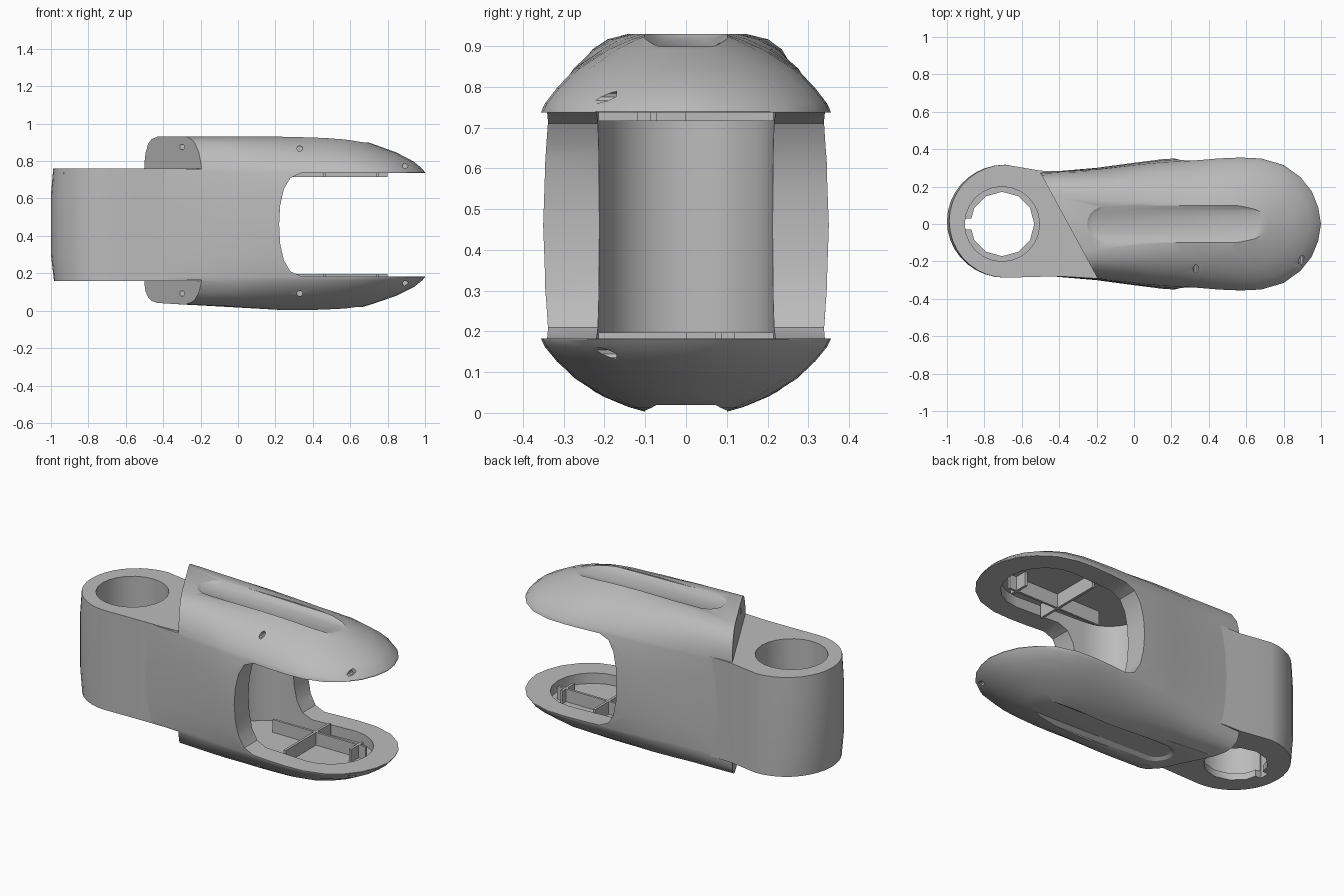
import bpy, bmesh, math

cube = bpy.data.objects.get("Cube")
if cube:
    bpy.data.objects.remove(cube, do_unlink=True)

grey = bpy.data.materials.new("plain_grey")
grey.use_nodes = True
grey.diffuse_color = (0.5, 0.5, 0.5, 1)
grey.node_tree.nodes["Principled BSDF"].inputs["Base Color"].default_value = (0.5, 0.5, 0.5, 1)


def loft(name, rings):
    """Closed solid through rings that all have the same point count."""
    bm = bmesh.new()
    loops = [[bm.verts.new(p) for p in ring] for ring in rings]
    n = len(loops[0])
    for a, b in zip(loops, loops[1:]):
        for i in range(n):
            j = (i + 1) % n
            bm.faces.new((a[i], a[j], b[j], b[i]))
    bm.faces.new(loops[0][::-1])
    bm.faces.new(loops[-1])
    bmesh.ops.recalc_face_normals(bm, faces=bm.faces)
    mesh = bpy.data.meshes.new(name)
    bm.to_mesh(mesh)
    bm.free()
    mesh.materials.append(grey)
    obj = bpy.data.objects.new(name, mesh)
    bpy.context.collection.objects.link(obj)
    return obj


def prism(name, plan, z0, z1):
    return loft(name, [[(x, y, z) for x, y in plan] for z in (z0, z1)])


def side_prism(name, profile, y0, y1):
    return loft(name, [[(x, y, z) for x, z in profile] for y in (y0, y1)])


def rect(x0, x1, y0, y1):
    return [(x0, y0), (x1, y0), (x1, y1), (x0, y1)]


def circle(cx, cy, r, n):
    return [(cx + r * math.cos(math.tau * i / n), cy + r * math.sin(math.tau * i / n))
            for i in range(n)]


def arc(cx, r, start, n=10):
    return [(cx + r * math.cos(start + math.pi * i / n), r * math.sin(start + math.pi * i / n))
            for i in range(n + 1)]


def cut(cutter, *targets):
    cutter.hide_render = True
    for obj in targets:
        mod = obj.modifiers.new("cut", 'BOOLEAN')
        mod.operation = 'DIFFERENCE'
        mod.solver = 'EXACT'
        mod.object = cutter
        bpy.context.view_layer.objects.active = obj
        bpy.ops.object.modifier_apply(modifier=mod.name)
    bpy.data.objects.remove(cutter, do_unlink=True)


# Fork body: half plan outline, and dome levels (height, back width, front width, nose inset)
half = [(-.56, .27), (-.4, .28), (-.2, .293), (0, .315), (.15, .33), (.3, .337), (.45, .35),
        (.57, .355), (.68, .35), (.8, .315), (.89, .25), (.95, .175), (.985, .09), (1, 0)]
outline = half + [(x, -y) for x, y in half[-2::-1]]
dome = [(.1, 1, .975, .015), (.3, .99, .89, .06), (.55, .96, .75, .15),
        (.8, .87, .54, .28), (.93, .75, .38, .36), (1, .55, .26, .46)]


def dome_ring(level, top):
    h, back, front, inset = level
    ring = []
    for x, y in outline:
        t = min(1, max(0, (x + .5) / 1.1))
        nx = x if x < -.2 else -.2 + (x + .2) * (1.2 - inset) / 1.2
        z = .74 + .19 * h if top else .18 - .18 * h * (.75 + .25 * t)
        ring.append((nx, y * (back + (front - back) * t), z))
    return ring


def wall_ring(z, bulge):
    return [(x, y * (1 + bulge * min(1, (x + .56) / .8)), z) for x, y in outline]


walls = [(.18, 0), (.3, .035), (.46, .055), (.62, .035), (.74, 0)]
body = loft("fork_body", [dome_ring(l, False) for l in reversed(dome)]
            + [wall_ring(z, b) for z, b in walls]
            + [dome_ring(l, True) for l in dome])

# Pivot barrel
barrel_plan = [(-.15, .27), (-.3, .28), (-.5, .285)]
for i in range(19):
    a = math.pi / 2 + math.pi * i / 18
    barrel_plan.append((-.69 + .31 * math.cos(a), .015 + .302 * math.sin(a)))
barrel_plan += [(-.5, -.282), (-.3, -.28), (-.15, -.27)]
barrel = loft("pivot_barrel", [
    [(x if x > -.6 else -.6 + (x + .6) * s, y, z) for x, y in barrel_plan]
    for z, s in ((.16, .96), (.3, 1), (.62, 1), (.76, .97))])

# Diagonal shoulders above and below the barrel
wedge = [(-.66, .565), (-.04, -.575), (-1.2, -.575), (-1.2, .565)]
cut(prism("shoulder_cutter", wedge, .757, 1.2), body)
cut(prism("shoulder_cutter", wedge, -.3, .163), body)

# Slot between the jaws, with a rounded inner end
end = [(.34, .183), (.28, .21), (.245, .27), (.225, .36), (.22, .46)]
slot = [(1.2, .183)] + end + [(x, .92 - z) for x, z in end[-2::-1]] + [(1.2, .737)]
cut(side_prism("slot_cutter", slot, -.6, .6), body)

# Hollow inside both jaws, ending in a concave scoop behind the slot
pocket = arc(.62, .235, -math.pi / 2) + arc(.17, .21, math.pi / 2)
cut(prism("pocket_cutter", pocket, .12, .80), body)


# Long shallow recesses with sloped walls on the top and bottom
def stadium(r, z, slope):
    plan = arc(.64, r, -math.pi / 2) + arc(-.16, r, math.pi / 2)
    return [(x, y, z + slope * x) for x, y in plan]


for floor, rim, far, slope in ((.914, .93, 1.2, -.022), (.036, .018, -.3, -.026)):
    cut(loft("recess_cutter", [stadium(.072, floor, slope), stadium(.1, rim, slope),
                               stadium(.1, far, 0)]), body)

# Keyed bore through the barrel
cut(prism("bore_cutter", circle(-.705, 0, .2, 24), .2, 1), barrel, body)
cut(prism("bore_cutter", circle(-.705, 0, .172, 12), 0, .3), barrel, body)
cut(prism("key_cutter", rect(-.905, -.8, -.03, .03), 0, .3), barrel)

# Screw holes in the front side
for x, z, depth in ((.33, .867, -.2), (.33, .092, -.2), (.895, .775, -.17), (.895, .145, -.17),
                    (-.3, .875, -.08), (-.3, .092, -.08)):
    cut(side_prism("screw_cutter", circle(x, z, .015, 10), -.8, depth), body)
for z in (.735, .185):
    cut(side_prism("screw_cutter", circle(-.94, z, .01, 8), -.8, -.16), barrel)

# Stiffening ribs inside each jaw
parts = [body, barrel]
for side, s, z0, z1 in (("lower", 1, .11, .197), ("upper", -1, .716, .81)):
    parts += [prism(side + "_long_rib", rect(.18, .8, s * .08 - .007, s * .08 + .007), z0, z1),
              prism(side + "_cross_rib", rect(.455, .47, -.215, .215), z0, z1),
              prism(side + "_end_rib", rect(.74, .755, s * .06 - .06, s * .06 + .06), z0, z1)]

# Smooth shading with sharp edges kept
bpy.ops.object.select_all(action='DESELECT')
for obj in parts:
    obj.select_set(True)
bpy.context.view_layer.objects.active = body
bpy.ops.object.shade_smooth_by_angle(angle=math.radians(30))
